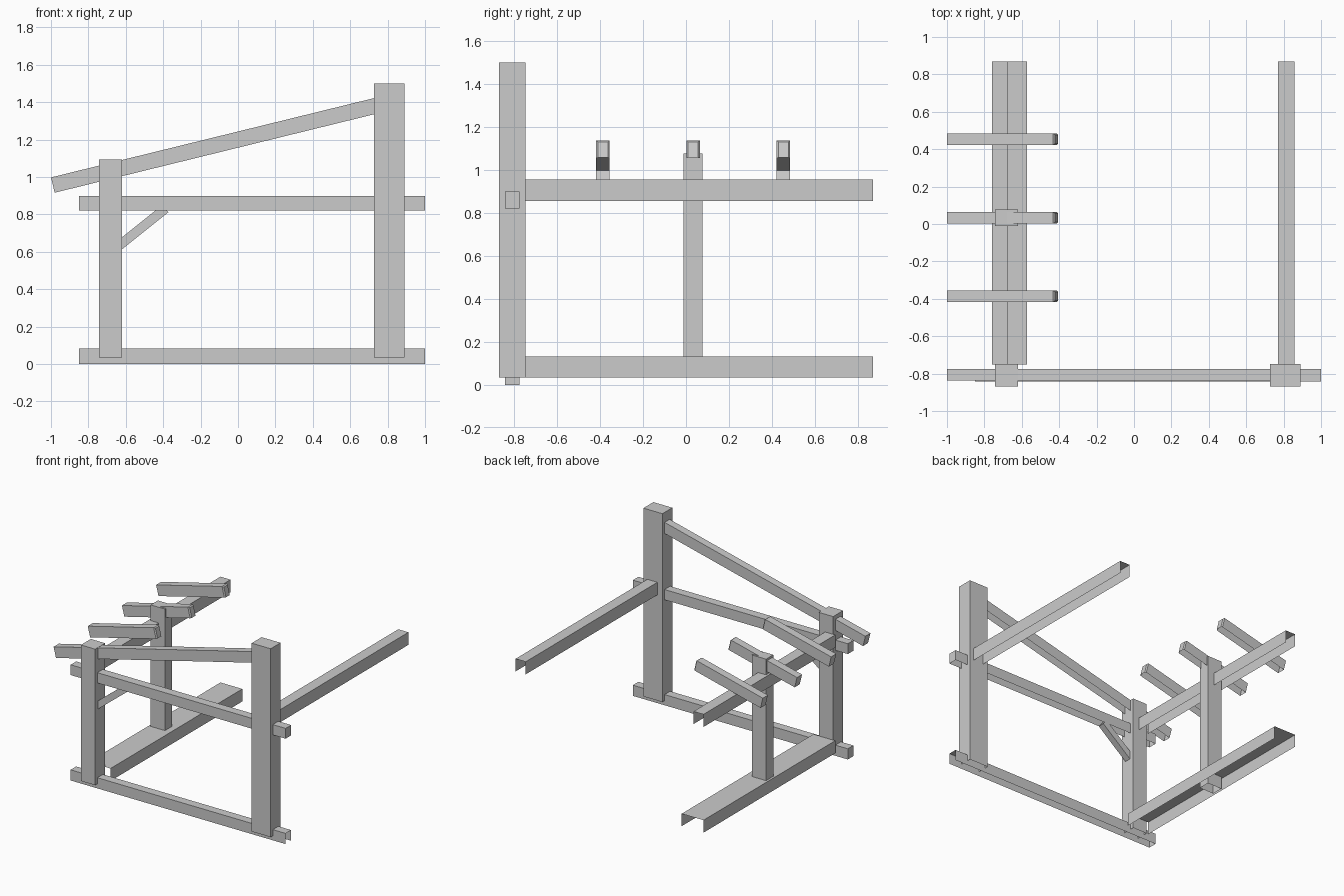
import bpy, bmesh, math
from mathutils import Vector, Matrix

if "Cube" in bpy.data.objects:
    bpy.data.objects.remove(bpy.data.objects["Cube"])

AXES = {'+x': (1, 0, 0), '-x': (-1, 0, 0), '+y': (0, 1, 0),
        '-y': (0, -1, 0), '+z': (0, 0, 1), '-z': (0, 0, -1)}


def box(name, x, y, z, open_sides=(), matrix=None, chamfer_end=0):
    """Box between limits, with some sides left open and an optional chamfered +x end."""
    bm = bmesh.new()
    size = (x[1] - x[0], y[1] - y[0], z[1] - z[0])
    mid = Vector((x[0] + x[1], y[0] + y[1], z[0] + z[1])) / 2
    bmesh.ops.create_cube(bm, size=1, matrix=Matrix.Translation(mid) @ Matrix.Diagonal((*size, 1)))
    bm.normal_update()
    doomed = [f for f in bm.faces
              if any(f.normal.dot(Vector(AXES[s])) > 0.9 for s in open_sides)]
    bmesh.ops.delete(bm, geom=doomed, context='FACES')
    if chamfer_end:
        end = [f for f in bm.faces if f.normal.x > 0.9]
        bmesh.ops.bevel(bm, geom=[e for e in end[0].edges if not e.is_boundary],
                        offset=chamfer_end, segments=1, affect='EDGES')
    if matrix:
        bm.transform(matrix)
    mesh = bpy.data.meshes.new(name)
    bm.to_mesh(mesh)
    bm.free()
    obj = bpy.data.objects.new(name, mesh)
    bpy.context.collection.objects.link(obj)
    return obj


# Posts
front_y = (-0.87, -0.748)
box("tall_post", (0.727, 0.89), front_y, (0.035, 1.5), ['-z'])
box("short_front_post", (-0.743, -0.62), front_y, (0.035, 1.093), ['-z'])
box("short_middle_post", (-0.743, -0.62), (-0.012, 0.077), (0.035, 1.077), ['-z'])

# Front rails, hollow underneath
rail_y = (-0.843, -0.775)
box("bottom_rail", (-0.85, 1), rail_y, (0, 0.083), ['-z', '+x'])
box("middle_rail", (-0.85, 1), rail_y, (0.82, 0.9), ['-z'])

# Beams running to the back: upside-down open channels
beam_y = (-0.75, 0.87)
for name, x, z in (("ground_sill", (-0.76, -0.572), (0.035, 0.132)),
                   ("left_beam", (-0.76, -0.674), (0.857, 0.955)),
                   ("right_beam", (0.77, 0.857), (0.857, 0.955))):
    box(name, x, beam_y, z, ['-z', '+y', '-y'])

# Sloping rafters, measured from their upper lower-left corner
slope = math.atan(0.2455)
for i, length in enumerate((1.80, 0.592, 0.592, 0.592)):
    y = -0.807 + 0.42 * i
    place = Matrix.Translation((-1, y, 0.998)) @ Matrix.Rotation(-slope, 4, 'Y')
    box(f"rafter_{i + 1}", (0, length), (-0.031, 0.031), (-0.084, 0), ['-z'],
        place, 0.008 if i else 0)

# Diagonal brace between short post and middle rail
place = Matrix.Translation((-0.65, -0.808, 0.622)) @ Matrix.Rotation(-math.atan(0.8), 4, 'Y')
box("diagonal_brace", (0, 0.335), (-0.025, 0.025), (-0.025, 0.025), (), place)
